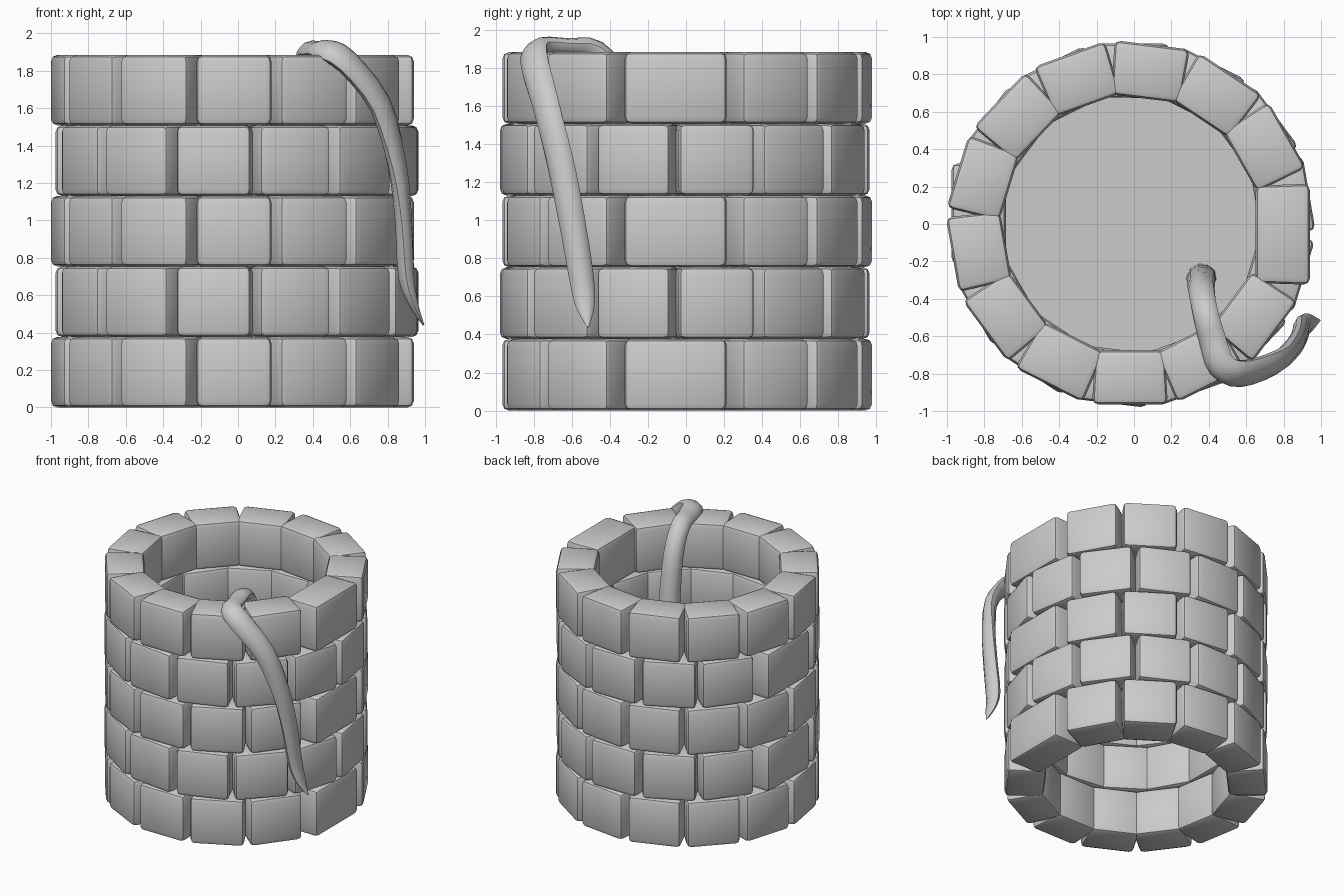
import bpy, bmesh, math
from mathutils import Vector, Matrix

if "Cube" in bpy.data.objects:
    bpy.data.objects.remove(bpy.data.objects["Cube"])

stone = bpy.data.materials.new("stone grey")
stone.diffuse_color = (0.6, 0.6, 0.6, 1)
stone.use_nodes = True
stone.node_tree.nodes["Principled BSDF"].inputs["Base Color"].default_value = stone.diffuse_color
ROW = 0.377


def finish(name, bm, angle=30):
    bmesh.ops.recalc_face_normals(bm, faces=bm.faces)
    me = bpy.data.meshes.new(name)
    bm.to_mesh(me)
    bm.free()
    me.materials.append(stone)
    ob = bpy.data.objects.new(name, me)
    bpy.context.collection.objects.link(ob)
    bpy.ops.object.select_all(action='DESELECT')
    ob.select_set(True)
    bpy.context.view_layer.objects.active = ob
    bpy.ops.object.shade_smooth_by_angle(angle=math.radians(angle))
    return ob


def add_brick(target, outer_w, inner_w, matrix, r0=0.675, r1=0.965):
    """Bevelled block reaching from radius r0 to r1 along +x."""
    b = bmesh.new()
    bmesh.ops.create_cube(b, size=1)
    for v in b.verts:
        out = v.co.x > 0
        v.co = Vector((r1 if out else r0,
                       v.co.y * (outer_w if out else inner_w),
                       (v.co.z + 0.5) * ROW))
    bmesh.ops.bevel(b, geom=b.edges[:], offset=0.034, segments=2,
                    profile=0.5, affect='EDGES')
    bmesh.ops.transform(b, matrix=matrix, verts=b.verts)
    tmp = bpy.data.meshes.new("tmp")
    b.to_mesh(tmp)
    b.free()
    target.from_mesh(tmp)
    bpy.data.meshes.remove(tmp)


# Five brick courses: twelve regular bricks and one wide one, alternately turned
for row in range(5):
    odd = row % 2
    place = (Matrix.Translation((-0.015 if odd else -0.02, 0, row * ROW))
             @ Matrix.Rotation(math.pi * odd, 4, 'Z'))
    bm = bmesh.new()
    for k in range(12):
        turn = Matrix.Rotation(math.radians(29.6 + 26.7 * k), 4, 'Z')
        add_brick(bm, 0.405, 0.37, place @ turn)
    add_brick(bm, 0.54, 0.52, place @ Matrix.Translation((0, -0.055, 0)), 0.67, 0.96)
    finish(f"brick_course_{row + 1}", bm)

# Water surface inside the well
bm = bmesh.new()
bmesh.ops.create_circle(bm, cap_ends=True, segments=32, radius=0.74,
                        matrix=Matrix.Translation((-0.02, 0, 0.94)))
finish("water_surface", bm)

# Tentacle path: x, y, z, half width, half thickness
path = [
    (0.36, -0.29, 0.85, 0.085, 0.08),
    (0.36, -0.30, 1.30, 0.08, 0.07),
    (0.36, -0.35, 1.70, 0.075, 0.065),
    (0.38, -0.47, 1.89, 0.072, 0.055),
    (0.42, -0.62, 1.91, 0.075, 0.045),
    (0.47, -0.76, 1.91, 0.08, 0.05),
    (0.58, -0.80, 1.85, 0.085, 0.05),
    (0.76, -0.74, 1.62, 0.08, 0.05),
    (0.85, -0.66, 1.30, 0.075, 0.048),
    (0.885, -0.60, 1.00, 0.07, 0.045),
    (0.90, -0.55, 0.70, 0.065, 0.045),
    (0.94, -0.53, 0.55, 0.05, 0.025),
    (0.992, -0.515, 0.44, 0.006, 0.005),
]


def smooth_path(pts, steps=3):
    """Catmull-Rom interpolation."""
    p = [Vector(q) for q in pts]
    p = [2 * p[0] - p[1]] + p + [2 * p[-1] - p[-2]]
    res = []
    for i in range(1, len(p) - 2):
        a, b, c, d = p[i - 1:i + 3]
        for s in range(steps):
            t = s / steps
            res.append(0.5 * (2 * b + (c - a) * t + (2 * a - 5 * b + 4 * c - d) * t * t
                              + (3 * b - a - 3 * c + d) * t ** 3))
    return res + [p[-2]]


pts = smooth_path(path)
pos = [Vector(q[:3]) for q in pts]
bm = bmesh.new()
rings = []
SIDES = 10
for i, q in enumerate(pts):
    t = (pos[min(i + 1, len(pos) - 1)] - pos[max(i - 1, 0)]).normalized()
    # Thickness direction points away from the wall that it drapes over
    n = pos[i] - Vector((0.52, -0.55, min(pos[i].z, 1.5)))
    n = (n - t * n.dot(t)).normalized()
    side = t.cross(n)
    rings.append([bm.verts.new(pos[i] + side * q[3] * math.cos(a) + n * q[4] * math.sin(a))
                  for a in (2 * math.pi * j / SIDES for j in range(SIDES))])
for a, b in zip(rings, rings[1:]):
    for j in range(SIDES):
        k = (j + 1) % SIDES
        bm.faces.new((a[j], a[k], b[k], b[j]))
bm.faces.new(rings[0])
bm.faces.new(rings[-1])
finish("tentacle", bm, 40)
